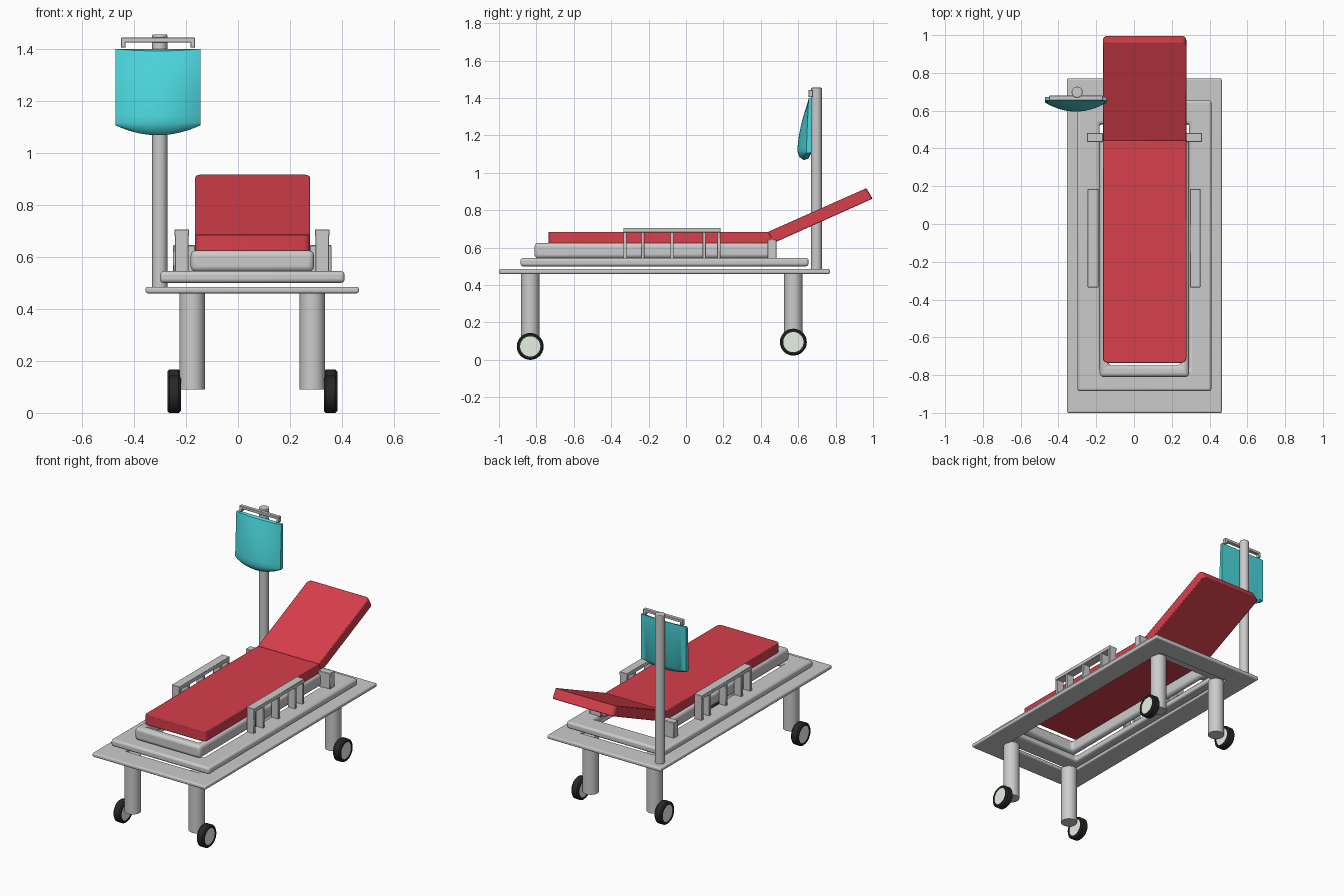
import bpy, bmesh, math
from mathutils import Matrix

if "Cube" in bpy.data.objects:
    bpy.data.objects.remove(bpy.data.objects["Cube"])


def material(name, rgb):
    m = bpy.data.materials.new(name)
    m.diffuse_color = (*rgb, 1)
    m.use_nodes = True
    m.node_tree.nodes["Principled BSDF"].inputs["Base Color"].default_value = m.diffuse_color
    return m


RED = material("red_vinyl", (0.68, 0.05, 0.07))
CYAN = material("cyan_fluid", (0.07, 0.68, 0.72))
BLACK = material("black_rubber", (0.02, 0.02, 0.02))
PALE = material("pale_hub", (0.8, 0.88, 0.78))


def finish(bm, name, mat=None, bevel=0, smooth=35, segments=3):
    bmesh.ops.remove_doubles(bm, verts=bm.verts, dist=1e-5)
    bmesh.ops.recalc_face_normals(bm, faces=bm.faces)
    me = bpy.data.meshes.new(name)
    bm.to_mesh(me)
    bm.free()
    ob = bpy.data.objects.new(name, me)
    bpy.context.collection.objects.link(ob)
    if mat:
        me.materials.append(mat)
    if bevel:
        b = ob.modifiers.new("bevel", 'BEVEL')
        b.width, b.segments, b.limit_method = bevel, segments, 'ANGLE'
    bpy.ops.object.select_all(action='DESELECT')
    bpy.context.view_layer.objects.active = ob
    ob.select_set(True)
    bpy.ops.object.shade_smooth_by_angle(angle=math.radians(smooth))
    return ob


def add_box(bm, x0, x1, y0, y1, z0, z1):
    m = Matrix.Translation(((x0 + x1) / 2, (y0 + y1) / 2, (z0 + z1) / 2))
    bmesh.ops.create_cube(bm, size=1, matrix=m @ Matrix.Diagonal((x1 - x0, y1 - y0, z1 - z0, 1)))


def add_prism(bm, polys, vec):
    faces = [bm.faces.new([bm.verts.new(p) for p in poly]) for poly in polys]
    bmesh.ops.remove_doubles(bm, verts=bm.verts, dist=1e-5)
    r = bmesh.ops.extrude_face_region(bm, geom=bm.faces[:], use_keep_orig=True)
    bmesh.ops.translate(bm, vec=vec, verts=[v for v in r["geom"] if isinstance(v, bmesh.types.BMVert)])


def cylinder(name, loc, r, depth, axis='Z', mat=None, bevel=0):
    bm = bmesh.new()
    rot = Matrix.Rotation(math.pi / 2, 4, 'Y') if axis == 'X' else Matrix()
    bmesh.ops.create_cone(bm, cap_ends=True, segments=32, radius1=r, radius2=r, depth=depth,
                          matrix=Matrix.Translation(loc) @ rot)
    return finish(bm, name, mat, bevel)


def corners(x0, x1, y0, y1, z):
    return [(x0, y0, z), (x1, y0, z), (x1, y1, z), (x0, y1, z)]


def ring_frame(name, outer, inner, z0, z1, bevel):
    o, i = corners(*outer, z0), corners(*inner, z0)
    bm = bmesh.new()
    add_prism(bm, [[o[k], o[(k + 1) % 4], i[(k + 1) % 4], i[k]] for k in range(4)], (0, 0, z1 - z0))
    return finish(bm, name, bevel=bevel)


# stacked frames
ring_frame("base_frame", (-0.355, 0.465, -1.0, 0.77), (-0.21, 0.32, -0.86, 0.63), 0.46, 0.485, 0.008)
ring_frame("middle_frame", (-0.30, 0.41, -0.885, 0.655), (-0.182, 0.292, -0.77, 0.53), 0.50, 0.545, 0.014)

# mattress support, open at the head end
bm = bmesh.new()
U = [(-0.182, 0.48), (-0.182, -0.81), (0.292, -0.81), (0.292, 0.48),
     (0.245, 0.48), (0.245, -0.75), (-0.135, -0.75), (-0.135, 0.48)]
add_prism(bm, [[(x, y, 0.543) for x, y in U]], (0, 0, 0.082))
finish(bm, "mattress_support", bevel=0.02)

# mattress and raised backrest
for name, prof in (
    ("mattress", [(-0.735, 0.622), (0.468, 0.622), (0.44, 0.685), (-0.735, 0.685)]),
    ("backrest", [(0.468, 0.625), (0.998, 0.862), (0.964, 0.918), (0.44, 0.685)]),
):
    bm = bmesh.new()
    add_prism(bm, [[(-0.165, y, z) for y, z in prof]], (0.442, 0, 0))
    # round only the corners away from the hinge
    far = -0.735 if name == "mattress" else 0.98
    es = [e for e in bm.edges if all(abs(v.co.y - far) < 0.03 for v in e.verts)
          and abs(e.verts[0].co.x - e.verts[1].co.x) < 1e-4]
    bmesh.ops.bevel(bm, geom=es, offset=0.025, segments=4, profile=0.5, affect='EDGES')
    finish(bm, name, RED, 0.004, segments=2)

# side rails and hinge blocks
for side, a, b in (("left", -0.245, -0.188), ("right", 0.296, 0.352)):
    bm = bmesh.new()
    add_box(bm, a, b, -0.335, 0.185, 0.682, 0.706)
    for y in (-0.326, -0.232, -0.075, 0.098, 0.176):
        add_box(bm, a + 0.002, b - 0.002, y - 0.009, y + 0.009, 0.54, 0.69)
    finish(bm, side + "_side_rail", bevel=0.002, segments=1)
    bm = bmesh.new()
    x0, x1 = (-0.25, -0.165) if side == "left" else (0.275, 0.36)
    add_box(bm, x0, x1, 0.435, 0.483, 0.54, 0.645)
    finish(bm, side + "_hinge_block", bevel=0.003, segments=1)


def tyre(name, x, y, z):
    bm = bmesh.new()
    w = 0.026
    prof = [(-w, 0.054), (-w, 0.064), (-w + 0.008, 0.072), (w - 0.008, 0.072),
            (w, 0.064), (w, 0.054), (-w, 0.054)]
    vs = [bm.verts.new((x + px, y, z + r)) for px, r in prof]
    es = [bm.edges.new(p) for p in zip(vs, vs[1:])]
    bmesh.ops.spin(bm, geom=vs + es, cent=(x, y, z), axis=(1, 0, 0), angle=2 * math.pi, steps=32)
    finish(bm, name, BLACK)


# legs and wheels
for end, y, wz in (("front", -0.833, 0.072), ("rear", 0.574, 0.095)):
    for side, lx, wx in (("left", -0.176, -0.246), ("right", 0.286, 0.356)):
        n = end + "_" + side
        cylinder(n + "_leg", (lx, y, 0.278), 0.049, 0.376)
        tyre(n + "_tyre", wx, y, wz)
        cylinder(n + "_hub", (wx, y, wz), 0.055, 0.044, 'X', PALE)

# drip pole with hook bar
cylinder("drip_pole", (-0.301, 0.698, 0.965), 0.029, 0.98, bevel=0.004)
bm = bmesh.new()
add_box(bm, -0.45, -0.165, 0.655, 0.679, 1.425, 1.443)
for x in (-0.45, -0.183):
    add_box(bm, x, x + 0.018, 0.655, 0.679, 1.405, 1.43)
finish(bm, "hook_bar", bevel=0.002, segments=1)

# fluid bag: flat back, front bulging towards the bottom
bm = bmesh.new()
cols, rows, N = [], 10, 16
for i in range(N + 1):
    u = -1 + 2 * i / N
    k = 1 - u * u
    pts = [(0.672, 1.40)]
    for j in range(rows + 1):
        v = j / rows
        pts.append((0.655 - 0.012 * v - 0.048 * k * math.sin(v * math.pi / 2),
                    1.40 - 0.285 * v - 0.008 * k * (1 - v)))
    pts += [(0.645 - 0.038 * k, 1.108 - 0.024 * k), (0.65 - 0.02 * k, 1.106 - 0.038 * k),
            (0.66 - 0.006 * k, 1.106 - 0.030 * k), (0.672, 1.11)]
    cols.append([bm.verts.new((-0.308 + 0.163 * u, y, z)) for y, z in pts])
for a, b in zip(cols, cols[1:]):
    n = len(a)
    for j in range(n):
        bm.faces.new((a[j], a[(j + 1) % n], b[(j + 1) % n], b[j]))
bm.faces.new(cols[0])
bm.faces.new(cols[-1])
finish(bm, "fluid_bag", CYAN, smooth=45)
